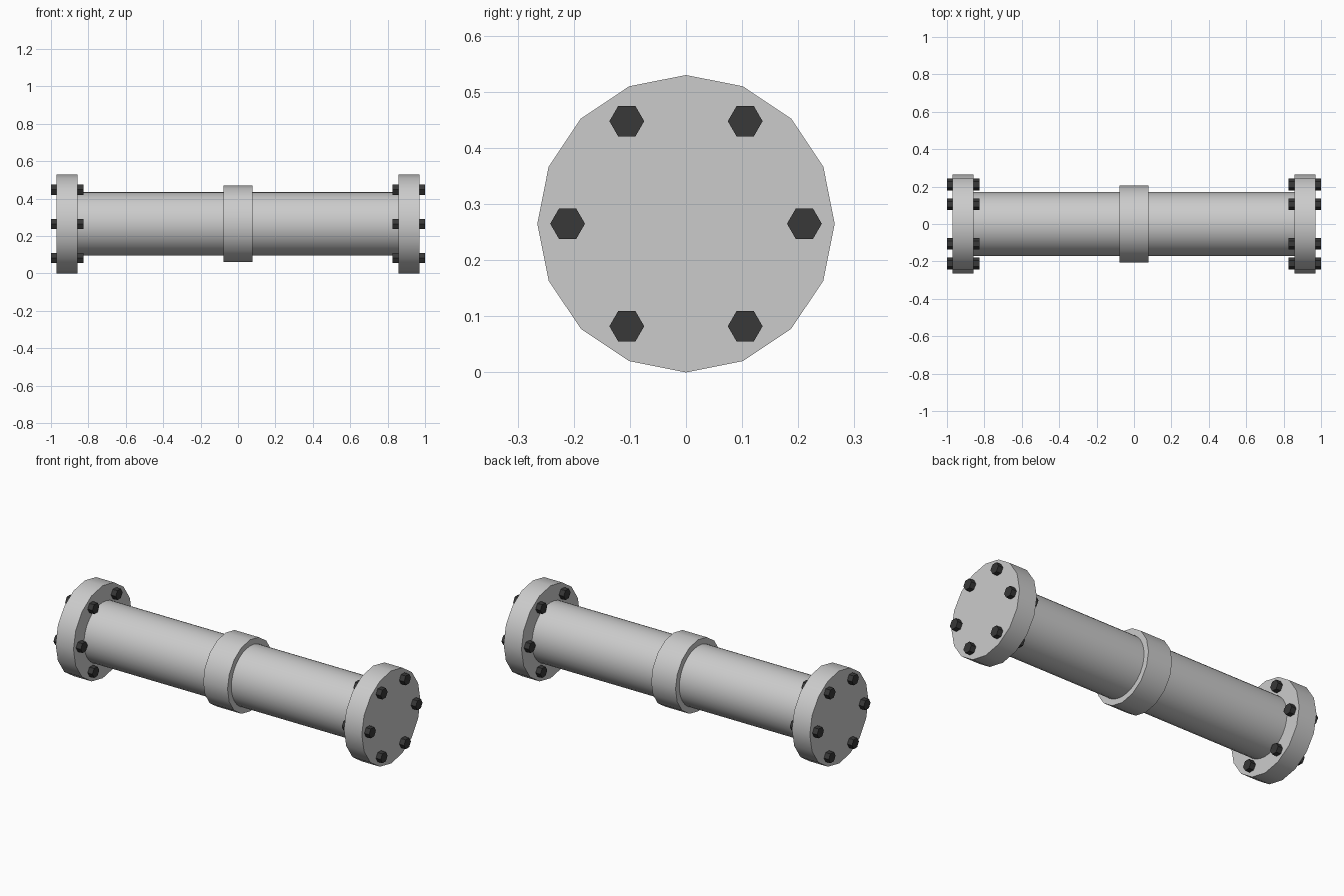
import bpy
from math import cos, sin, pi, radians

cube = bpy.data.objects.get("Cube")
if cube:
    bpy.data.objects.remove(cube, do_unlink=True)

AXIS_Z = 0.265


def make_material(name, value):
    mat = bpy.data.materials.new(name)
    mat.use_nodes = True
    colour = (value, value, value, 1)
    mat.diffuse_color = colour
    mat.node_tree.nodes["Principled BSDF"].inputs["Base Color"].default_value = colour
    return mat


steel = make_material("light_grey_steel", 0.6)
dark = make_material("dark_bolt_steel", 0.04)


def rod(name, x0, x1, radius, sides, mat, y=0, z=AXIS_Z, smooth=True):
    """Closed cylinder along x with one corner pointing up."""
    bpy.ops.mesh.primitive_cylinder_add(
        vertices=sides, radius=radius, depth=x1 - x0,
        location=((x0 + x1) / 2, y, z), rotation=(0, pi / 2, 0))
    obj = bpy.context.object
    # Bake the turn so that the mesh lies along x
    bpy.ops.object.transform_apply(location=False, rotation=True, scale=False)
    obj.name = name
    obj.data.materials.append(mat)
    if smooth:
        bpy.ops.object.shade_smooth_by_angle(angle=radians(30))
    return obj


# Pipe and the collar around its middle
rod("pipe", -0.86, 0.86, 0.17, 32, steel)
rod("middle_collar", -0.077, 0.077, 0.205, 16, steel)

# End flanges, each with a ring of six hexagonal bolts
for side, label in ((1, "left"), (-1, "right")):
    x0, x1 = sorted((side * 0.857, side * 0.97))
    rod(label + "_flange", x0, x1, AXIS_Z, 16, steel)
    x0, x1 = sorted((side * 0.827, side * 1.0))
    for i in range(6):
        a = i * pi / 3
        rod(f"{label}_bolt_{i + 1}", x0, x1, 0.031, 6, dark,
            y=0.211 * cos(a), z=AXIS_Z + 0.211 * sin(a), smooth=False)
